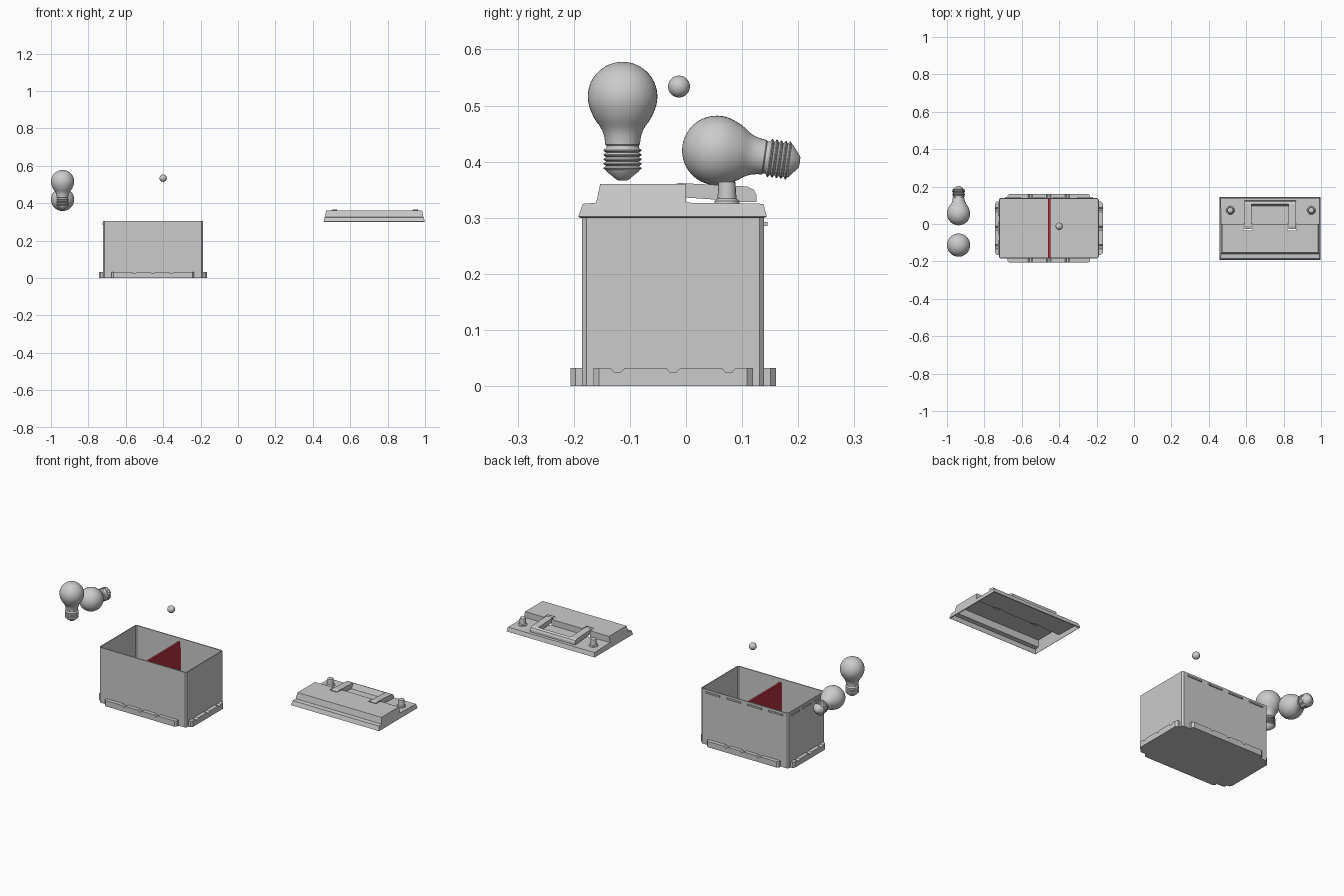
import bpy, bmesh
from math import sin, cos, pi, radians
from mathutils import Vector

if "Cube" in bpy.data.objects:
    bpy.data.objects.remove(bpy.data.objects["Cube"])

CX, CY = -0.455, -0.023          # crate centre
LX = 0.728                       # lid centre


def finish(name, bm):
    bmesh.ops.recalc_face_normals(bm, faces=bm.faces)
    me = bpy.data.meshes.new(name)
    bm.to_mesh(me)
    bm.free()
    ob = bpy.data.objects.new(name, me)
    bpy.context.collection.objects.link(ob)
    return ob


def loft(name, rings, caps=True, skip=None):
    """Join closed rings of equal length; skip = one ring segment left open."""
    bm = bmesh.new()
    vs = [[bm.verts.new(p) for p in r] for r in rings]
    n = len(rings[0])
    for a, b in zip(vs, vs[1:]):
        for i in range(n):
            if i != skip:
                j = (i + 1) % n
                bm.faces.new((a[i], a[j], b[j], b[i]))
    if caps:
        bm.faces.new(vs[0])
        bm.faces.new(vs[-1])
    return finish(name, bm)


def box(name, lo, hi):
    ring = lambda z: [(lo[0], lo[1], z), (hi[0], lo[1], z), (hi[0], hi[1], z), (lo[0], hi[1], z)]
    return loft(name, [ring(lo[2]), ring(hi[2])])


def lathe(name, profile, seg=32):
    """Spin (radius, z) points; zero-radius ends collapse to a pole."""
    rings = [[(r * cos(2 * pi * i / seg), r * sin(2 * pi * i / seg), z) for i in range(seg)]
             for r, z in profile]
    ob = loft(name, rings)
    return ob


def smooth(ob, angle=35):
    bpy.ops.object.select_all(action='DESELECT')
    ob.select_set(True)
    bpy.context.view_layer.objects.active = ob
    bpy.ops.object.shade_smooth_by_angle(angle=radians(angle))


def solidify(ob, t):
    m = ob.modifiers.new("shell", 'SOLIDIFY')
    m.thickness = t
    m.offset = -1


# Open crate with clipped vertical corners
HX, HY, TOP, C = 0.267, 0.162, 0.305, 0.008
outline = []
for sx, sy in ((1, 1), (-1, 1), (-1, -1), (1, -1)):
    pair = [(sx * HX, sy * (HY - C)), (sx * (HX - C), sy * HY)]
    outline += pair if sx * sy > 0 else pair[::-1]
bm = bmesh.new()
low = [bm.verts.new((CX + x, CY + y, 0)) for x, y in outline]
high = [bm.verts.new((CX + x, CY + y, TOP)) for x, y in outline]
bm.faces.new(low)
for i in range(8):
    j = (i + 1) % 8
    bm.faces.new((low[i], low[j], high[j], high[i]))
# open mesh: orient outward explicitly through the floor face
crate = finish("crate", bm)
if crate.data.polygons[0].normal.z > 0:
    crate.data.flip_normals()
solidify(crate, 0.006)

# Red divider
divider = box("divider", (CX - 0.004, CY - HY + 0.005, 0.005), (CX + 0.008, CY + HY - 0.005, 0.285))
red = bpy.data.materials.new("divider_red")
red.diffuse_color = (0.45, 0.03, 0.05, 1)
red.use_nodes = True
red.node_tree.nodes["Principled BSDF"].inputs["Base Color"].default_value = red.diffuse_color
divider.data.materials.append(red)


# Foot flanges with three notches and chamfered ends, one per side
def flange(name, half, dist, turn):
    h = 0.032
    prof = [(-half, 0), (half, 0), (half, h)]
    for u in (0.099, 0, -0.099):
        prof += [(u + 0.012, h), (u + 0.005, h - 0.008), (u - 0.005, h - 0.008), (u - 0.012, h)]
    prof.append((-half, h))

    def ring(out, end):
        pts = []
        for u, z in prof:
            u = max(-end, min(end, u))
            x, y = u, -out
            pts.append((CX + x * cos(turn) - y * sin(turn), CY + x * sin(turn) + y * cos(turn), z))
        return pts
    return loft(name, [ring(dist - 0.003, half), ring(dist + 0.012, half), ring(dist + 0.021, half - 0.01)])


for k, side in enumerate(("front", "right", "back", "left")):
    flange(side + "_flange", *((0.142, HX) if k % 2 else (0.221, HY)), k * pi / 2)

# Latch tabs below the rim on the back and left walls
for i in range(4):
    x = CX + (i - 1.5) * 0.128
    box(f"back_tab_{i}", (x - 0.043, CY + HY - 0.002, 0.285), (x + 0.043, CY + HY + 0.006, 0.293))
for i in range(3):
    y = CY + (i - 1) * 0.1
    box(f"left_tab_{i}", (CX - HX - 0.006, y - 0.034, 0.285), (CX - HX + 0.002, y + 0.034, 0.293))

# Lid shell: stepped side profile (half width, y, z), open underneath
lid_prof = [(0.270, -0.192, 0.302), (0.265, -0.184, 0.325), (0.263, -0.160, 0.327),
            (0.257, -0.153, 0.360), (0.257, 0.0, 0.360), (0.263, 0.0, 0.327),
            (0.265, 0.138, 0.325), (0.270, 0.144, 0.302)]
lid = loft("lid", [[(LX + s * w, y, z) for w, y, z in lid_prof] for s in (-1, 1)], skip=7)
top = max(lid.data.polygons, key=lambda p: p.center.z)
if top.normal.z < 0:
    lid.data.flip_normals()
solidify(lid, 0.006)

# Handle arms and the slots they pivot in
arm = [(-0.028, 0.338), (-0.028, 0.358), (-0.012, 0.362), (0.108, 0.356), (0.121, 0.350),
       (0.126, 0.340), (0.126, 0.328), (0.095, 0.328), (0.060, 0.332)]
for s, side in ((-1, "left"), (1, "right")):
    x = LX + s * 0.118
    cut = box(side + "_slot_cutter", (x - 0.024, -0.036, 0.32), (x + 0.024, 0.004, 0.38))
    cut.hide_render = True
    cut.hide_viewport = True
    cut.display_type = 'WIRE'
    m = lid.modifiers.new(side + "_slot", 'BOOLEAN')
    m.operation = 'DIFFERENCE'
    m.object = cut
    m.solver = 'EXACT'
    loft(side + "_handle_arm", [[(x + d, y, z) for y, z in arm] for d in (-0.019, 0.019)])
bar = [p for p in arm if p[0] > 0.09]
loft("handle_grip", [[(LX + d, y, z) for y, z in bar] for d in (-0.1, 0.1)])

# Terminals: flared foot and tapered post
for x, side in ((0.515, "left"), (0.948, "right")):
    t = lathe(side + "_terminal", [(0.023, 0.324), (0.022, 0.330), (0.017, 0.334),
                                   (0.015, 0.364), (0.012, 0.366)], 16)
    t.location = (x, 0.073, 0)
    smooth(t)

# Bulbs: globe, neck, collar, screw thread and contact, centred on the globe
R = 0.062
bulb = [(max(1e-4, R * sin(a)), R * cos(a)) for a in (radians(d) for d in range(0, 116, 6))]
bulb += [(0.0525, -0.035), (0.0465, -0.045), (0.041, -0.052), (0.0365, -0.060), (0.0335, -0.068),
         (0.0318, -0.077), (0.031, -0.085), (0.029, -0.087), (0.029, -0.091)]
for i in range(5):
    z = -0.092 - i * 0.008
    bulb += [(0.0295, z), (0.034, z - 0.003), (0.034, z - 0.0045), (0.0295, z - 0.0075)]
bulb += [(0.029, -0.133), (0.012, -0.147), (0.009, -0.149), (1e-4, -0.1495)]
for name, pos, tilt in (("standing_bulb", (-0.938, -0.113, 0.516), 0),
                        ("lying_bulb", (-0.938, 0.055, 0.420), 82)):
    b = lathe(name, bulb, 40)
    b.location = pos
    b.rotation_euler.x = radians(tilt)
    smooth(b)

# Small floating ball
bpy.ops.mesh.primitive_uv_sphere_add(segments=32, ring_count=16, radius=0.0195,
                                     location=(-0.40, -0.0125, 0.534))
bpy.context.object.name = "small_ball"
smooth(bpy.context.object)
